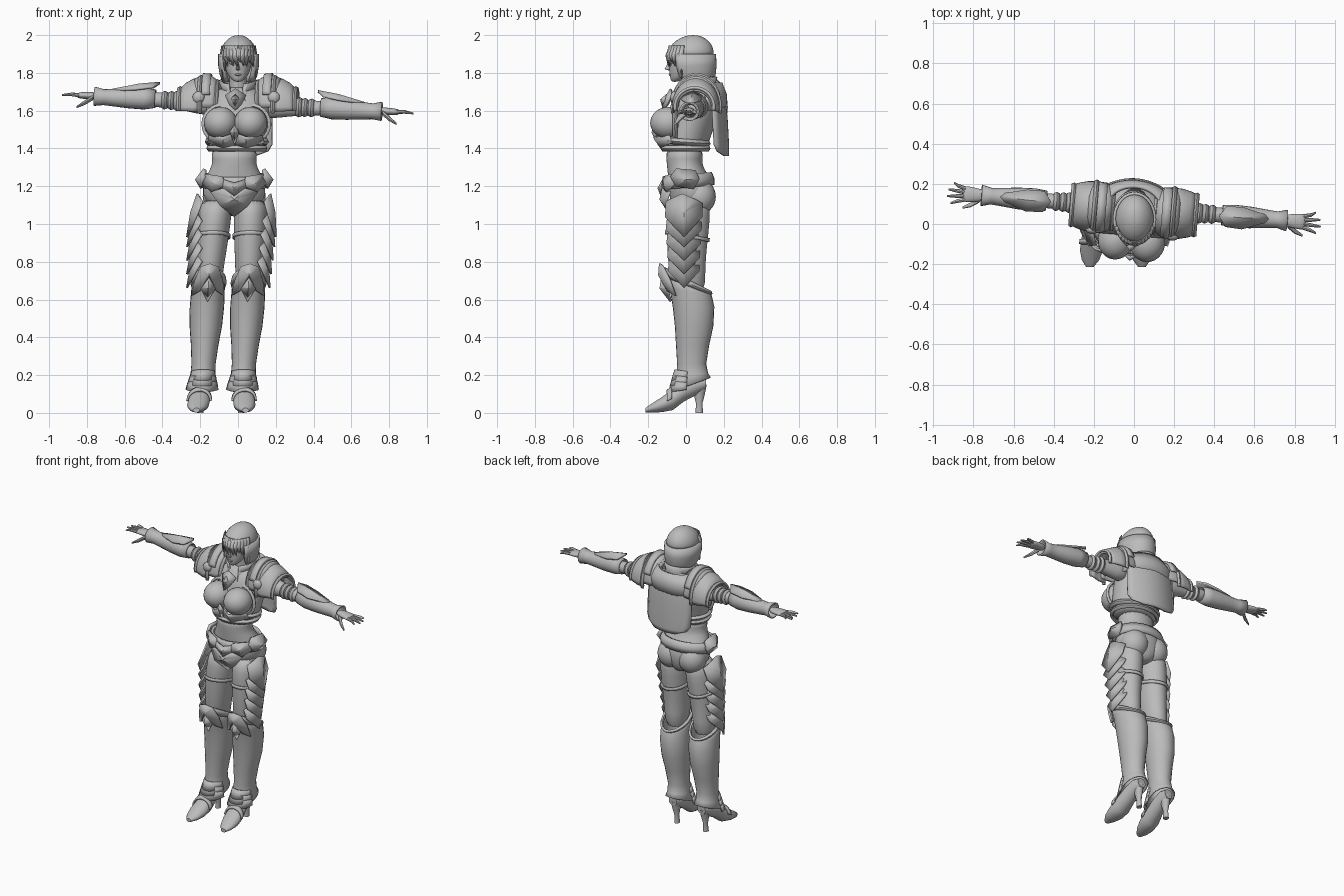
import bpy, bmesh, math
from mathutils import Matrix, Vector

grey = bpy.data.materials.new("grey")
grey.diffuse_color = (0.5, 0.5, 0.5, 1)
I = Matrix.Identity(4)
T = lambda x, y, z: Matrix.Translation((x, y, z))


def make(name, verts, faces, M=I, solid=0, sub=0, angle=40):
    bm = bmesh.new()
    vs = [bm.verts.new(M @ Vector(v)) for v in verts]
    for f in faces:
        bm.faces.new([vs[i] for i in f])
    bmesh.ops.recalc_face_normals(bm, faces=bm.faces)
    me = bpy.data.meshes.new(name)
    bm.to_mesh(me)
    bm.free()
    ob = bpy.data.objects.new(name, me)
    bpy.context.collection.objects.link(ob)
    me.materials.append(grey)
    if sub:
        ob.modifiers.new("smooth", 'SUBSURF').levels = sub
        ob.modifiers["smooth"].render_levels = sub
    if solid:
        m = ob.modifiers.new("thick", 'SOLIDIFY')
        m.thickness, m.offset = solid, 0
    bpy.ops.object.select_all(action='DESELECT')
    ob.select_set(True)
    bpy.context.view_layer.objects.active = ob
    bpy.ops.object.shade_smooth_by_angle(angle=math.radians(80 if sub else angle))
    return ob


def loft(name, rings, axis='z', n=20, arc=None, M=I, solid=0, sub=0):
    """Skin elliptical rings (t, a, b, ra, rb, tilt) along an axis; arc in degrees makes an open shell."""
    a0, a1 = arc or (0, 360)
    m = n + 1 if arc else n
    verts, faces = [], []
    for r in rings:
        t, a, b, ra, rb = r[:5]
        tilt = r[5] if len(r) > 5 else 0
        for i in range(m):
            w = math.radians(a0 + (a1 - a0) * i / n)
            u, v, k = a + ra * math.cos(w), b + rb * math.sin(w), t - tilt * math.sin(w)
            verts.append({'z': (u, v, k), 'x': (k, u, v), 'y': (u, k, v)}[axis])
    for j in range(len(rings) - 1):
        for i in range(n):
            k = (i + 1) % m
            faces.append((j * m + i, j * m + k, (j + 1) * m + k, (j + 1) * m + i))
    if not arc and not solid:
        faces += [tuple(range(m)), tuple(range((len(rings) - 1) * m, len(rings) * m))]
    return make(name, verts, faces, M, solid, sub)


def plate(name, outline, centre, M=I, solid=0.012):
    """Faceted armour plate: outline fanned to a raised centre."""
    n = len(outline)
    return make(name, outline + [centre], [(i, (i + 1) % n, n) for i in range(n)], M, solid, angle=15)


def sym(half, centre=()):
    """Mirror a half outline (x > 0 side, top to bottom) across x = 0."""
    return half + [(-x, y, z) for x, y, z in reversed(half) if x > 0]


def ball(name, loc, rad, M=I, n=20):
    rings = [(loc[2] + rad[2] * math.sin(w), loc[0], loc[1], rad[0] * math.cos(w), rad[1] * math.cos(w))
             for w in [math.radians(d) for d in range(-85, 86, 17)]]
    return loft(name, rings, n=n, M=M)


yaw = T(0, .07, 0) @ Matrix.Rotation(math.radians(-4.7), 4, 'Z') @ T(0, -.07, 0)
roll = yaw @ T(0, 0, 1.635) @ Matrix.Rotation(math.radians(3), 4, 'Y') @ T(0, 0, -1.635)
lean = Matrix(((1, 0, .06, -.091), (0, 1, 0, 0), (0, 0, 1, 0), (0, 0, 0, 1)))
hip = T(-.02, 0, 0)

# Head and face
loft("neck", [(1.66, 0, .06, .055, .06), (1.73, 0, .045, .045, .05), (1.82, 0, .04, .046, .05)], n=16)
loft("face", [(1.752, 0, -.06, .016, .014), (1.765, 0, -.048, .034, .035), (1.79, 0, -.025, .056, .062),
              (1.825, 0, -.002, .07, .088), (1.87, 0, .01, .076, .103), (1.93, 0, .02, .078, .105),
              (1.96, 0, .03, .06, .08)], sub=1)
plate("nose", sym([(0, -.088, 1.865), (.013, -.082, 1.818), (0, -.085, 1.812)]), (0, -.113, 1.82), solid=.002)
ball("lips", (0, -.084, 1.79), (.018, .008, .006), n=12)
for s in (1, -1):
    ball("eye", (s * .033, -.079, 1.853), (.016, .008, .008), n=12)

# Bobbed hair with a ragged fringe
loft("hair_cap", [(1.875, .003, .025, .099, .124), (1.915, .003, .026, .098, .124), (1.955, .003, .03, .082, .106),
                  (1.985, .003, .035, .052, .068), (2.0, .003, .038, .02, .025)], sub=1, n=24)
loft("hair_bob", [(1.755, .003, .045, .075, .085), (1.79, .003, .035, .09, .112), (1.84, .003, .028, .098, .124),
                  (1.90, .003, .025, .098, .124)], arc=(-38, 218), solid=.02, n=28)
for i in range(13):
    a = math.radians(-154 + 128 * i / 12)
    tip = 1.77 if i in (0, 12) else 1.81 if i in (1, 11) else 1.835 + .02 * (i % 3 == 0)
    c, s = math.cos(a), math.sin(a)
    w = Vector((-s, c, 0)) * .017
    p = lambda r, z, k: (.003 + (.1 * c) * r + k * w.x, .025 + .125 * s * r + k * w.y, z)
    plate("fringe_strand", [p(.9, 1.945, -1), p(.9, 1.945, 1), p(1.01, 1.885, 1), p(.95, tip, .5), p(1.01, 1.885, -1)],
          p(1.05, 1.89, 0), solid=.006)

# Torso
loft("abdomen", [(1.04, 0, .03, .035, .07), (1.075, 0, .03, .1, .1), (1.13, 0, .03, .165, .118),
                 (1.19, 0, .03, .17, .12), (1.25, 0, .015, .152, .11), (1.30, 0, -.005, .122, .096),
                 (1.34, 0, -.01, .113, .094), (1.41, 0, -.005, .135, .105)], sub=1, n=24, M=hip)
loft("chest_armour", [(1.375, 0, -.005, .14, .108), (1.42, 0, -.002, .155, .118), (1.50, 0, .02, .163, .125),
                      (1.58, 0, .045, .17, .13), (1.65, 0, .06, .17, .13), (1.70, 0, .07, .125, .11),
                      (1.73, 0, .07, .07, .085)], sub=1, n=24, M=yaw)
for z, r, t in ((1.40, .150, 0), (1.435, .158, .01)):
    loft("rib_band", [(z - .014, 0, -.003, r - .004, .118, t), (z, 0, -.003, r + .006, .127, t),
                      (z + .014, 0, -.003, r, .121, t)], M=yaw, solid=.012, n=28)
for s in (1, -1):
    S = yaw @ Matrix.Diagonal((s, 1, 1, 1))
    ball("breast_cup", (.08, -.088, 1.535), (.088, .096, .085), S, 24)
    tilt = S @ T(.082, -.075, 1.525) @ Matrix.Rotation(math.radians(-20), 4, 'X')
    loft("cup_rim", [(-.01, 0, 0, .09, .093), (.0, 0, 0, .1, .103), (.01, 0, 0, .092, .095)], 'y', M=S @
         T(.08, -.045, 1.53), solid=.01, n=24)
    plate("under_bust_plate", [(0, -.14, 1.485), (.06, -.165, 1.46), (.14, -.08, 1.47), (.145, -.06, 1.43),
                               (.06, -.128, 1.405), (0, -.12, 1.42)], (.06, -.152, 1.44), S)
plate("bust_clasp", sym([(0, -.165, 1.52), (.022, -.16, 1.49), (0, -.145, 1.42)]), (0, -.178, 1.485), yaw)
plate("chest_jewel", sym([(0, -.08, 1.715), (.055, -.075, 1.68), (.03, -.1, 1.63), (0, -.125, 1.6)]),
      (0, -.115, 1.655), yaw)
plate("jewel_core", sym([(0, -.1, 1.685), (.02, -.11, 1.66), (0, -.122, 1.625)]), (0, -.132, 1.657), yaw)

# Collar and back
loft("collar", [(1.665, 0, .055, .105, .12, -.02), (1.72, 0, .055, .08, .095, -.02), (1.76, 0, .055, .095, .105, -.02)],
     arc=(-65, 245), M=yaw, solid=.014, n=28)
loft("upper_back_guard", [(1.60, 0, .08, .19, .125), (1.68, 0, .085, .19, .125), (1.745, 0, .085, .13, .10)],
     arc=(15, 165), M=yaw, solid=.016)
grid = [(1.715, .135, .19), (1.66, .165, .205), (1.55, .172, .215), (1.42, .172, .222), (1.385, .15, .222),
        (1.36, .08, .222)]
make("back_plate", [(w * k / 5, y - .055 * (w * k / 5 / .17) ** 2, z) for z, w, y in grid for k in range(-5, 6)],
     [(j * 11 + i, j * 11 + i + 1, j * 11 + i + 12, j * 11 + i + 11) for j in range(5) for i in range(10)],
     yaw, solid=.012)

# Belt, hip plates and seat
loft("belt", [(1.195, 0, .02, .168, .122, -.012), (1.225, 0, .018, .172, .126, -.012),
              (1.26, 0, .012, .16, .118, -.012)], M=hip, solid=.016, n=28)
plate("front_tasset", sym([(0, -.118, 1.175), (.06, -.122, 1.19), (.125, -.085, 1.17), (.075, -.11, 1.10),
                           (0, -.075, 1.04)]), (0, -.135, 1.13), hip)
plate("belt_buckle", sym([(0, -.125, 1.215), (.055, -.12, 1.235), (.075, -.118, 1.205), (0, -.125, 1.14)]),
      (0, -.145, 1.19), hip)
for s in (1, -1):
    S = hip @ Matrix.Diagonal((s, 1, 1, 1))
    ball("buttock", (.077, .07, 1.145), (.09, .088, .095), S)
    plate("hip_block", [(.155, -.05, 1.29), (.16, .05, 1.28), (.182, .07, 1.235), (.17, .04, 1.19), (.17, -.05, 1.2),
                        (.155, -.08, 1.25)], (.198, 0, 1.235), S, .02)
    plate("belt_flap", [(.06, -.118, 1.25), (.15, -.07, 1.265), (.165, -.06, 1.21), (.12, -.1, 1.17), (.05, -.125, 1.2)],
          (.11, -.115, 1.215), S)

for s in (1, -1):
    # Legs
    L = lean @ Matrix.Diagonal((s, 1, 1, 1))
    loft("thigh", [(1.14, .09, .02, .082, .105), (1.05, .094, .012, .09, .118), (.95, .099, .008, .087, .112),
                   (.85, .102, .005, .081, .104), (.75, .105, .005, .073, .097), (.62, .106, .02, .068, .085)],
         sub=1, M=L)
    loft("stocking_band", [(.945, .099, .008, .089, .114, .02), (.925, .099, .007, .09, .114, .02)], M=L, solid=.008)
    loft("boot", [(.15, .107, .03, .078, .098, -.035), (.2, .107, .033, .062, .08, -.01), (.26, .107, .03, .06, .073),
                  (.36, .107, .035, .069, .084), (.46, .107, .043, .082, .098), (.56, .107, .04, .087, .106),
                  (.64, .107, .025, .085, .108, .02), (.69, .106, .01, .083, .118, .06)], M=L, solid=.008, n=24)
    loft("boot_cuff", [(.672, .106, .015, .084, .113, .045), (.688, .106, .012, .09, .122, .055),
                       (.706, .106, .008, .086, .122, .063)], M=L, solid=.012, n=24)
    K = L @ T(.106, 0, 0)
    plate("knee_guard", sym([(0, -.137, .79), (.045, -.122, .775), (.073, -.085, .70), (.085, -.055, .62),
                             (.045, -.095, .645), (0, -.1, .70)]), (0, -.142, .73), K)
    plate("knee_diamond", sym([(0, -.125, .72), (.038, -.1, .665), (0, -.08, .59)]), (0, -.135, .66), K)
    for z, w in ((.205, .064), (.175, .072), (.145, .08)):
        loft("ankle_band", [(z - .02, .107, .02, w + .004, w + .03, -.015), (z + .012, .107, .022, w - .004, w + .014, .012)],
             arc=(-170, -10), M=L, solid=.01, n=12)
    loft("shoe", [(.105, .108, .155, .03, .03), (.06, .11, .145, .045, .048), (-.01, .113, .115, .05, .055),
                  (-.07, .118, .07, .057, .056), (-.13, .123, .043, .058, .04), (-.18, .127, .026, .043, .024),
                  (-.215, .13, .014, .018, .012)], 'y', M=L, n=18)
    loft("shoe_strap", [(-.075, .118, .075, .061, .06), (-.1, .12, .062, .062, .055)], 'y', arc=(0, 180), M=L, solid=.01)
    loft("heel", [(0, .108, .07, .017, .02), (.05, .108, .07, .014, .017), (.10, .108, .07, .024, .03),
                  (.15, .108, .07, .032, .04)], M=L, n=12)
    # Overlapping scales on the outer thigh
    for i in range(5):
        z, w, x = 1.16 - .072 * i - (.03 if i else 0), .095 - .004 * i, .185 - .004 * i
        h = .20 if i == 0 else .15
        plate("thigh_scale", [(x + .008, -.02, z), (x, .05, z - .03), (x - .02, w - .01, z - .05),
                              (x + .008, w - .01, z - h * .62), (x + .05, -.01, z - h - .03),
                              (x + .008, -w - .015, z - h * .62), (x - .02, -w - .01, z - .04)],
              (x + .036, -.01, z - h * .5), L, .01)

    # Shoulder armour
    P = yaw @ Matrix.Diagonal((s, 1, 1, 1))
    loft("shoulder_inner", [(.10, .07, 1.63, .095, .12), (.14, .07, 1.63, .113, .145), (.2, .07, 1.63, .117, .147),
                            (.225, .07, 1.63, .11, .135)], 'x', arc=(-5, 185), M=P, solid=.014)
    loft("shoulder_outer", [(.19, .07, 1.62, .12, .15), (.235, .07, 1.62, .118, .142), (.275, .07, 1.62, .108, .12),
                            (.31, .07, 1.615, .095, .09)], 'x', arc=(-10, 190), M=P, solid=.014)
    for x, r, h in ((.11, .105, .135), (.195, .124, .158), (.307, .1, .098)):
        loft("shoulder_rim", [(x - .01, .07, 1.62, r, h), (x, .07, 1.62, r + .006, h + .006), (x + .01, .07, 1.62, r, h)],
             'x', arc=(-12, 192), M=P, solid=.012)
    loft("shoulder_strap", [(.14, .07, 1.63, .125, .158), (.185, .07, 1.63, .128, .162)], 'x', arc=(20, 160), M=P, solid=.014)
    ball("shoulder_boss", (.2, -.045, 1.67), (.032, .022, .032), P, 16)

    # Arms
    A = roll @ Matrix.Diagonal((s, 1, 1, 1))
    loft("upper_arm", [(.13, .08, 1.63, .06, .07), (.22, .08, 1.632, .053, .06), (.32, .08, 1.635, .04, .044),
                       (.42, .08, 1.635, .037, .039), (.5, .08, 1.635, .04, .04)], 'x', M=A, n=16, sub=1)
    for x, r in ((.325, .048), (.355, .045), (.39, .044)):
        loft("arm_band", [(x - .013, .08, 1.635, r - .006, r - .005), (x, .08, 1.635, r, r + .002),
                          (x + .013, .08, 1.635, r - .006, r - .005)], 'x', M=A, solid=.008, n=16)
    loft("gauntlet", [(.44, .08, 1.64, .046, .045), (.50, .08, 1.638, .053, .054), (.58, .08, 1.636, .05, .05),
                      (.66, .08, 1.634, .042, .042), (.715, .08, 1.634, .037, .038), (.765, .08, 1.636, .05, .047)],
         'x', M=A, solid=.008)
    plate("gauntlet_fin", [(.42, .075, 1.725), (.455, .025, 1.70), (.54, .02, 1.685), (.65, .06, 1.675), (.67, .08, 1.675),
                           (.65, .1, 1.675), (.54, .125, 1.685), (.455, .125, 1.70)], (.53, .075, 1.71), A)
    loft("palm", [(.74, .08, 1.638, .026, .02), (.78, .08, 1.638, .034, .02), (.83, .08, 1.638, .041, .019),
                  (.86, .08, 1.636, .04, .014)], 'x', M=A, n=14, sub=1)
    for k, end in enumerate((.915, .935, .93, .905)):
        y = .052 + .0185 * k
        d = (k - 1.5) * .012
        loft("finger", [(.845, y, 1.638, .0105, .011), (.885, y + d * .6, 1.64, .0095, .0095),
                        (end, y + d * 1.3, 1.634, .005, .005)], 'x', M=A, n=8)
    loft("thumb", [(.77, .06, 1.63, .016, .015), (.81, .03, 1.60, .013, .013), (.85, .012, 1.575, .006, .006)],
         'x', M=A, n=8)
